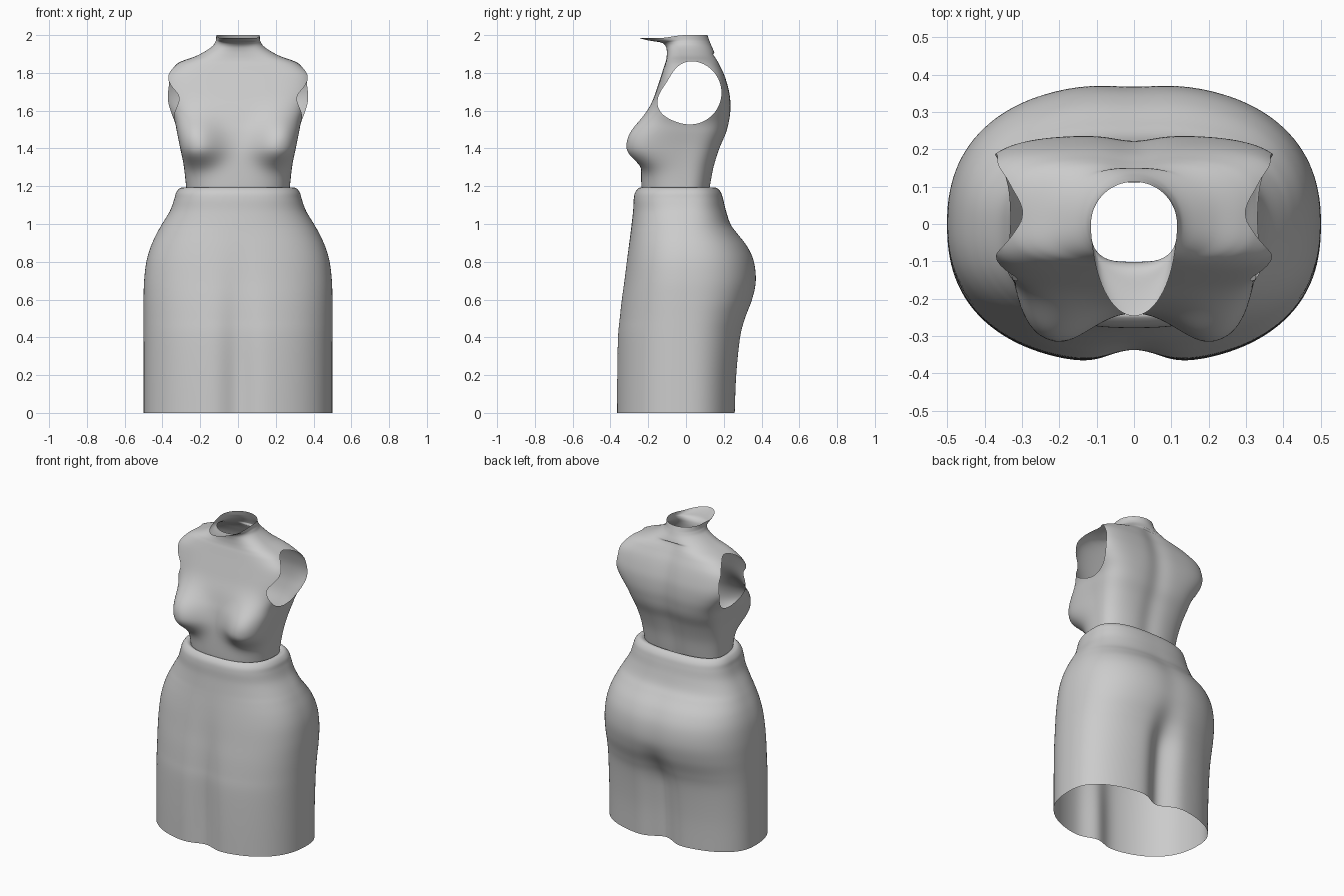
import bpy, bmesh, math

if "Cube" in bpy.data.objects:
    bpy.data.objects.remove(bpy.data.objects["Cube"])

SEG = 160

mat = bpy.data.materials.new("light_grey_cloth")
mat.diffuse_color = (0.6, 0.6, 0.6, 1)
mat.use_nodes = True
mat.node_tree.nodes["Principled BSDF"].inputs["Base Color"].default_value = mat.diffuse_color


def gauss(x, s):
    return math.exp(-(x / s) ** 2)


def smooth(a, b, x):
    t = min(1, max(0, (x - a) / (b - a)))
    return t * t * (3 - 2 * t)


def spline(keys, steps):
    """Catmull-Rom through profile rows."""
    out = []
    for i in range(len(keys) - 1):
        p0, p1, p2, p3 = (keys[max(0, min(len(keys) - 1, i + k))] for k in (-1, 0, 1, 2))
        for s in range(steps):
            t = s / steps
            out.append([0.5 * (2 * b + (c - a) * t + (2 * a - 5 * b + 4 * c - d) * t * t
                               + (3 * b - a - 3 * c + d) * t ** 3)
                        for a, b, c, d in zip(p0, p1, p2, p3)])
    out.append(list(keys[-1]))
    return out


def loft(keys, steps, shape):
    """Rings of (z, half width, front depth, back depth, squareness)."""
    bm = bmesh.new()
    rings = []
    for z, w, f, b, n in spline(keys, steps):
        ring = []
        for i in range(SEG):
            a = 2 * math.pi * (i + 0.5) / SEG
            c, s = math.cos(a), math.sin(a)
            d = b if s > 0 else f
            r = (abs(c / w) ** n + abs(s / d) ** n) ** (-1 / n)
            ring.append(bm.verts.new(shape(r * c, r * s, z)))
        rings.append(ring)
    for lo, hi in zip(rings, rings[1:]):
        for i in range(SEG):
            j = (i + 1) % SEG
            bm.faces.new((lo[i], lo[j], hi[j], hi[i]))
    return bm


def finish(bm, name):
    me = bpy.data.meshes.new(name)
    for f in bm.faces:
        f.smooth = True
    bm.to_mesh(me)
    bm.free()
    me.materials.append(mat)
    ob = bpy.data.objects.new(name, me)
    bpy.context.collection.objects.link(ob)


# Skirt: hip and seat profile, rolled in at the waist
skirt_keys = [
    (0.00, .500, .375, .268, 2.4), (0.20, .500, .374, .276, 2.4), (0.40, .500, .369, .297, 2.4),
    (0.50, .500, .359, .322, 2.4), (0.60, .500, .347, .357, 2.4), (0.70, .497, .332, .375, 2.4),
    (0.80, .485, .318, .365, 2.4), (0.88, .462, .306, .330, 2.4), (0.95, .430, .295, .275, 2.4),
    (1.00, .402, .288, .238, 2.4), (1.07, .360, .280, .212, 2.5), (1.13, .338, .277, .197, 2.6),
    (1.165, .328, .270, .186, 2.6), (1.188, .310, .253, .167, 2.6), (1.192, .290, .240, .148, 2.6),
    (1.180, .270, .225, .125, 2.6)]


def skirt_shape(x, y, z):
    if y < 0:   # front valley between the legs
        y += 0.042 * gauss(x, .085) * (1 - smooth(.1, 1.05, z)) * min(1, -y / .2)
    else:       # back valley under the seat
        y -= (0.008 + 0.055 * (1 - smooth(.35, .68, z))) * gauss(x, .09) \
            * min(1, y / .2) * (1 - smooth(.85, 1.1, z))
    return x, y, z


finish(loft(skirt_keys, 6, skirt_shape), "skirt")

# Bodice: waist, chest, shoulders, neck and the flared front collar lip
bodice_keys = [
    (1.16, .272, .230, .125, 2.6), (1.20, .275, .236, .132, 2.6), (1.30, .286, .238, .150, 2.8),
    (1.40, .302, .236, .180, 3.2), (1.48, .320, .226, .213, 3.6), (1.54, .335, .212, .228, 4),
    (1.60, .365, .195, .236, 4), (1.67, .400, .170, .234, 4), (1.73, .408, .150, .222, 4),
    (1.79, .390, .130, .203, 4), (1.84, .335, .114, .180, 3.6), (1.865, .288, .106, .168, 3.2),
    (1.89, .220, .102, .156, 2.7), (1.92, .165, .102, .145, 2.3), (1.945, .132, .110, .134, 2.1),
    (1.965, .120, .135, .126, 2), (1.978, .116, .180, .121, 2), (2.00, .115, .246, .113, 2)]


def bodice_shape(x, y, z):
    sx, ax = (1 if x > 0 else -1), abs(x)
    chest = smooth(1.5, 1.65, z) * (1 - smooth(1.84, 1.92, z))
    ax *= 1 + .3 * y * chest
    if y < 0 and z < 1.8:   # bust
        h = .095 if z < 1.41 else .15
        d2 = ((ax - .215) / .125) ** 2 + ((z - 1.41) / h) ** 2
        k = math.exp(-d2 ** 1.25) * smooth(0, .16, -y)
        y -= .098 * k
        ax += .02 * k
    elif y > 0 and z < 1.9:  # spine groove
        y -= .014 * gauss(ax, .07) * min(1, y / .1)
    if y < 0 and z > 1.95:   # lip dips a little to the front
        z -= .016 * smooth(0, .15, -y) * smooth(1.95, 2, z)
    return sx * ax, y, z


bm = loft(bodice_keys, 6, bodice_shape)


# Armholes: cut along a rounded outline seen from the side
def hole(co):
    if abs(co.x) < .18:
        return 1.0
    dy, dz = co.y - .02, co.z - 1.695
    p = math.atan2(dz, dy)
    r = .168 - .035 * max(0, math.cos(p - math.radians(150))) ** 4 \
        + .02 * max(0, math.cos(p - math.radians(205))) ** 8
    return math.hypot(dy, dz) - r


cut = []
for e in list(bm.edges):
    v1, v2 = e.verts
    q1, q2 = hole(v1.co), hole(v2.co)
    if q1 * q2 < 0:
        cut.append(bmesh.utils.edge_split(e, v1, q1 / (q1 - q2))[1])
bmesh.ops.connect_verts(bm, verts=cut)
bmesh.ops.delete(bm, geom=[f for f in bm.faces if hole(f.calc_center_median()) < 0], context='FACES')
finish(bm, "bodice")
